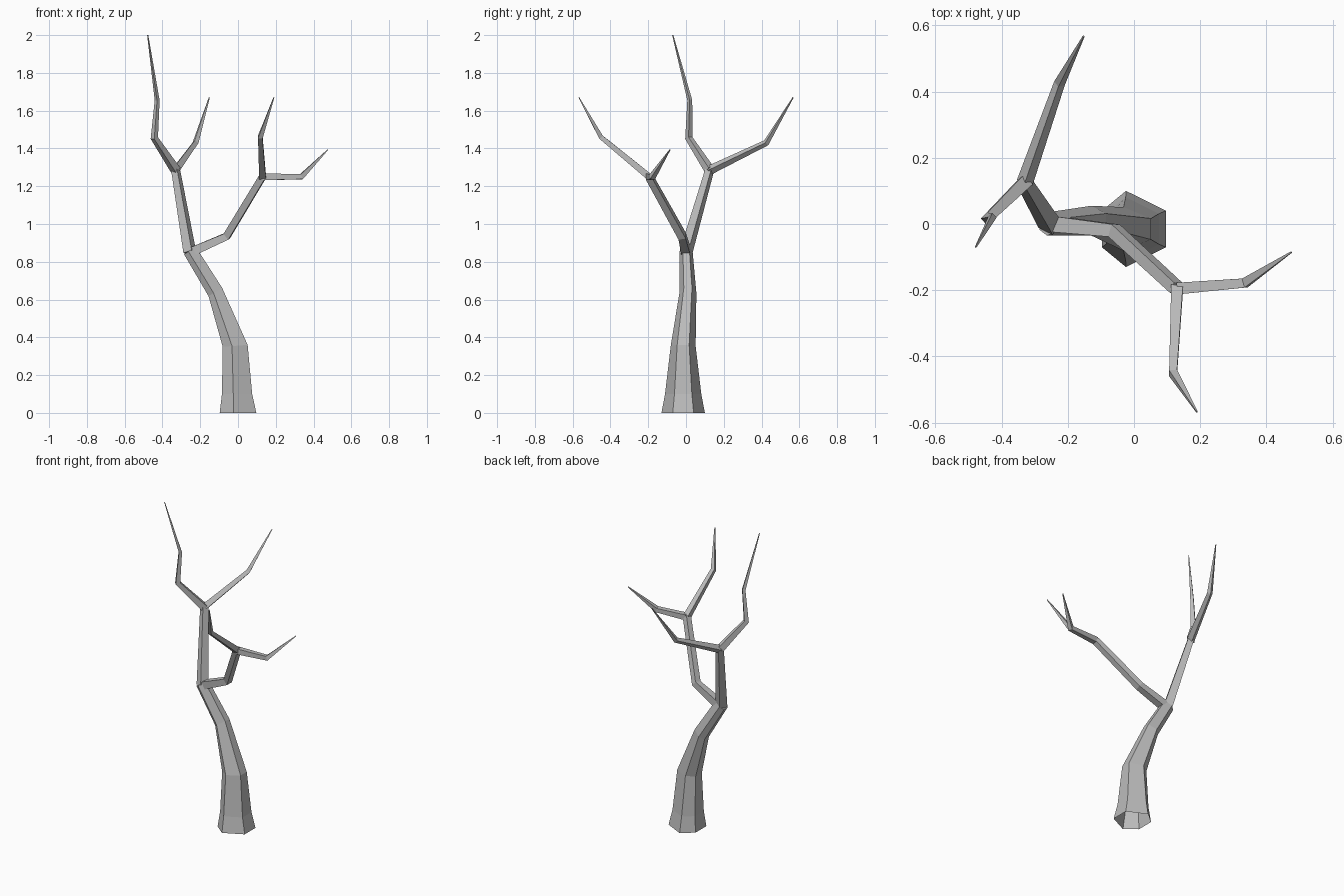
import bpy
import bmesh
import math
from mathutils import Vector

cube = bpy.data.objects.get("Cube")
if cube:
    bpy.data.objects.remove(cube)

bark = bpy.data.materials.new("grey bark")
bark.use_nodes = True
GREY = (0.5, 0.5, 0.5, 1)
bark.diffuse_color = GREY
bark.node_tree.nodes["Principled BSDF"].inputs["Base Color"].default_value = GREY


def loft(name, rings, cap_start=False):
    """Skin a list of equal-sized rings; the last ring is closed."""
    bm = bmesh.new()
    loops = [[bm.verts.new(p) for p in ring] for ring in rings]
    n = len(loops[0])
    for a, b in zip(loops, loops[1:]):
        for i in range(n):
            j = (i + 1) % n
            bm.faces.new((a[i], a[j], b[j], b[i]))
    bm.faces.new(loops[-1])
    if cap_start:
        bm.faces.new(loops[0][::-1])
    mesh = bpy.data.meshes.new(name)
    bm.to_mesh(mesh)
    bm.free()
    mesh.materials.append(bark)
    obj = bpy.data.objects.new(name, mesh)
    bpy.context.collection.objects.link(obj)
    return obj


def branch(name, path, radii, side, phase=45):
    """Four-sided tapering limb; side is the first frame's sideways hint."""
    pts = [Vector(p) for p in path]
    dirs = [(b - a).normalized() for a, b in zip(pts, pts[1:])]
    side = Vector(side)
    rings = []
    for i, (p, r) in enumerate(zip(pts, radii)):
        before, after = dirs[max(i - 1, 0)], dirs[min(i, len(dirs) - 1)]
        t = (before + after).normalized()
        u = (side - t * side.dot(t)).normalized()
        v = t.cross(u)
        side = u
        angles = [math.radians(phase + 90 * k) for k in range(4)]
        rings.append([p + r * (u * math.cos(a) + v * math.sin(a)) for a in angles])
    return loft(name, rings, True)


# Six-sided trunk, open underneath: centre x, y, z, half width, half depth, tilt
HEX = [(1, -0.48), (1, 0.48), (-0.25, 1), (-1, 0.48), (-1, -0.48), (-0.25, -1)]
TRUNK = [
    (0, -0.015, 0, 0.097, 0.115, 0),
    (-0.005, -0.015, 0.1, 0.08, 0.096, 0),
    (-0.015, -0.015, 0.355, 0.066, 0.066, 0.005),
    (-0.12, 0.01, 0.64, 0.036, 0.045, 0.022),
    (-0.255, 0, 0.86, 0.031, 0.035, 0.02),
]
loft("trunk", [[(cx + hx * rx, cy + hy * ry, z + hx * tilt) for hx, hy in HEX]
               for cx, cy, z, rx, ry, tilt in TRUNK])

# Two main limbs leaving the crook
crook = (-0.255, 0, 0.85)
rear_fork = (-0.33, 0.125, 1.285)
front_fork = (0.13, -0.195, 1.25)
branch("rear_limb", [crook, rear_fork], [0.036, 0.025], (1, 0.3, 0), 0)
branch("front_limb", [(-0.24, 0, 0.855), (-0.06, -0.02, 0.935), front_fork],
       [0.034, 0.028, 0.025], (0, 1, 0))

# Twigs, each pair sharing a fork
branch("tall_twig", [rear_fork, (-0.443, 0.015, 1.455), (-0.428, 0.02, 1.655),
                     (-0.478, -0.07, 2.0)],
       [0.028, 0.02, 0.013, 0.003], (0.6, -0.7, 0))
branch("rear_twig", [rear_fork, (-0.225, 0.425, 1.43), (-0.152, 0.567, 1.67)],
       [0.025, 0.017, 0.003], (1, -0.3, 0), 0)
branch("left_twig", [front_fork, (0.335, -0.178, 1.25), (0.475, -0.085, 1.393)],
       [0.025, 0.02, 0.003], (0, 1, 0))
branch("front_twig", [front_fork, (0.118, -0.45, 1.46), (0.19, -0.567, 1.67)],
       [0.025, 0.017, 0.003], (1, 0, 0))
